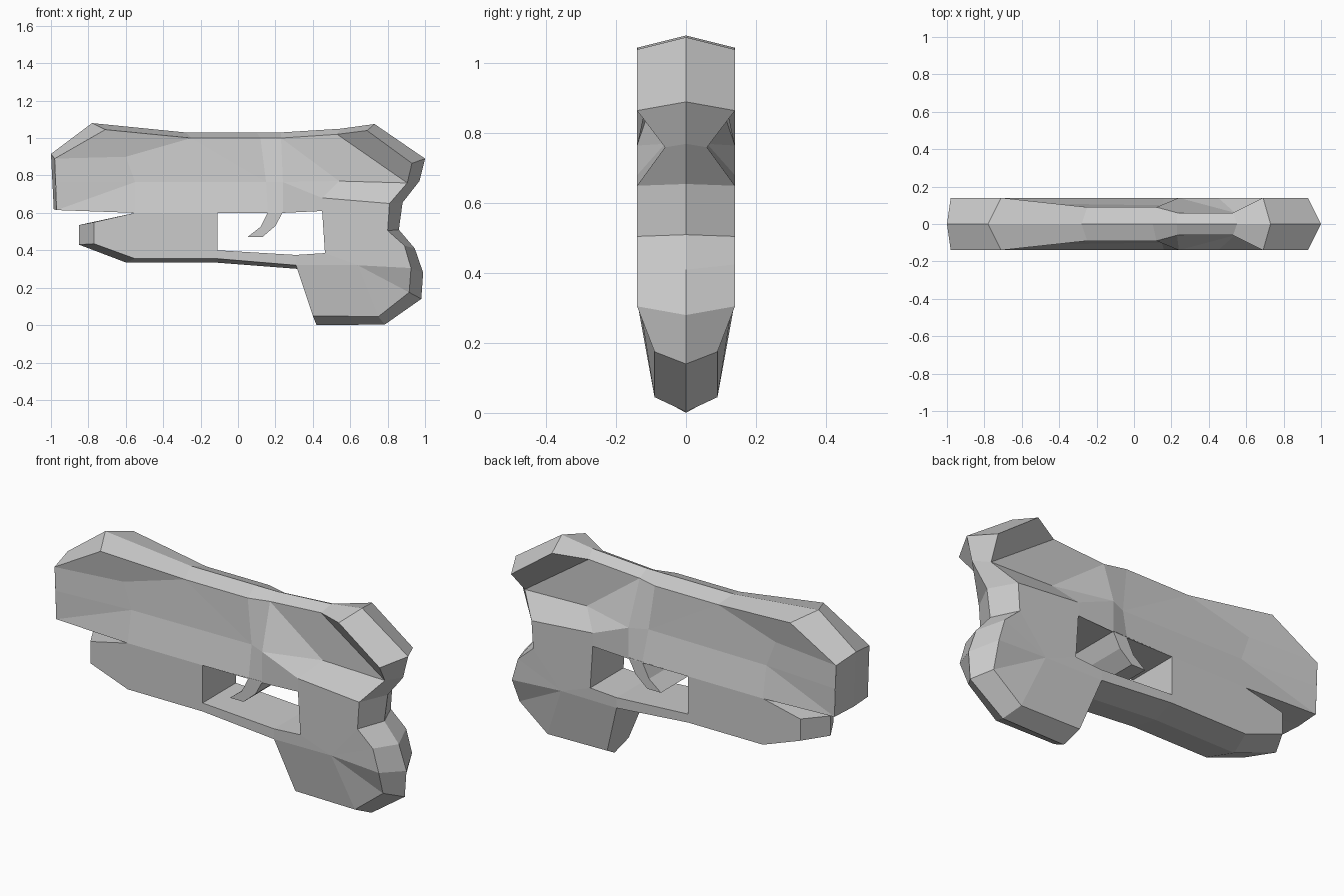
import bpy, bmesh


def make_object(name, bm):
    bmesh.ops.recalc_face_normals(bm, faces=bm.faces)
    mesh = bpy.data.meshes.new(name)
    bm.to_mesh(mesh)
    bm.free()
    obj = bpy.data.objects.new(name, mesh)
    bpy.context.collection.objects.link(obj)


def shell(name, rims, extra, panels):
    """rims: (rows, closed); row = centre x,z then side x,z,y. Panels index the side points."""
    bm = bmesh.new()
    centre = [[bm.verts.new((r[0], 0, r[1])) for r in rows] for rows, _ in rims]
    for s in (-1, 1):
        side = []
        for (rows, closed), mid in zip(rims, centre):
            edge = [bm.verts.new((r[2], s * r[4], r[3])) for r in rows]
            side += edge
            for i in range(len(rows) if closed else len(rows) - 1):
                j = (i + 1) % len(rows)
                bm.faces.new((mid[i], mid[j], edge[j], edge[i]))
        side += [bm.verts.new((x, s * y, z)) for x, z, y in extra]
        for p in panels:
            bm.faces.new([side[i] for i in p])
    bmesh.ops.remove_doubles(bm, verts=bm.verts, dist=0.0005)
    make_object(name, bm)


# Upper slide: ridged rim, waisted sides and the recess at the rear
slide_rim = [
    (-.55, .60, -.55, .60, .14), (-.985, .62, -.97, .615, .14),
    (-1, .915, -.98, .89, .14), (-.78, 1.08, -.71, 1.045, .14),
    (-.28, 1.03, -.25, 1.0, .09), (.10, 1.03, .12, 1.0, .09),
    (.23, 1.03, .23, 1.0, .06), (.55, 1.05, .53, 1.02, .06),
    (.73, 1.075, .69, 1.04, .14), (1, .89, .93, .865, .14),
    (.97, .77, .905, .76, .06), (.88, .655, .81, .65, .14)]
slide_points = [
    (-.60, .90, .105), (-.975, .765, .14), (-.55, .765, .11), (.15, .765, .10),
    (.24, .765, .14), (.54, .77, .06), (.45, .68, .14), (-.11, .60, .14),
    (.45, .61, .14), (.16, .60, .14), (.24, .60, .14)]
shell("slide", [(slide_rim, False)], slide_points, [
    (0, 1, 14), (1, 13, 14), (0, 14, 15, 21, 19), (15, 16, 22, 21), (16, 18, 20, 22),
    (13, 2, 12, 14), (2, 3, 4, 12), (14, 12, 4, 15), (4, 5, 15), (5, 6, 16, 15),
    (6, 17, 16), (6, 7, 17), (7, 8, 9, 10), (7, 10, 17), (16, 17, 18), (17, 10, 11, 18)])

# Lower frame: grip, underside and nose, with the trigger opening
frame_rim = [
    (.88, .655, .81, .65, .14), (.86, .51, .80, .505, .14),
    (.945, .41, .89, .425, .14), (.99, .28, .925, .305, .14),
    (.98, .14, .915, .175, .09), (.785, .003, .75, .045, .09),
    (.42, 0, .40, .05, .09), (.325, .30, .31, .32, .14),
    (-.13, .335, -.11, .355, .14), (-.60, .335, -.55, .355, .14),
    (-.85, .43, -.77, .435, .14), (-.85, .535, -.77, .55, .14),
    (-.55, .60, -.55, .60, .14)]
opening = [(x, z, x, z, .14) for x, z in
           [(-.11, .60), (.45, .61), (.465, .385), (.31, .375), (-.11, .40)]]
shell("frame", [(frame_rim, False), (opening, True)], [(.64, .32, .134), (.45, .68, .14)], [
    (12, 11, 10, 9, 8, 17, 13), (8, 7, 16, 17), (7, 18, 15, 16),
    (14, 15, 18, 1, 0, 19), (18, 2, 1), (18, 3, 2), (18, 4, 3), (7, 6, 5, 18), (18, 5, 4)])

# Trigger: curved profile extruded the full width of the opening
bm = bmesh.new()
profile = [(.16, .605), (.24, .605), (.20, .53), (.13, .47), (.05, .47), (.12, .525)]
face = bm.faces.new([bm.verts.new((x, -.139, z)) for x, z in profile])
grown = bmesh.ops.extrude_face_region(bm, geom=[face], use_keep_orig=True)["geom"]
bmesh.ops.translate(bm, vec=(0, .278, 0),
                    verts=[g for g in grown if isinstance(g, bmesh.types.BMVert)])
make_object("trigger", bm)
